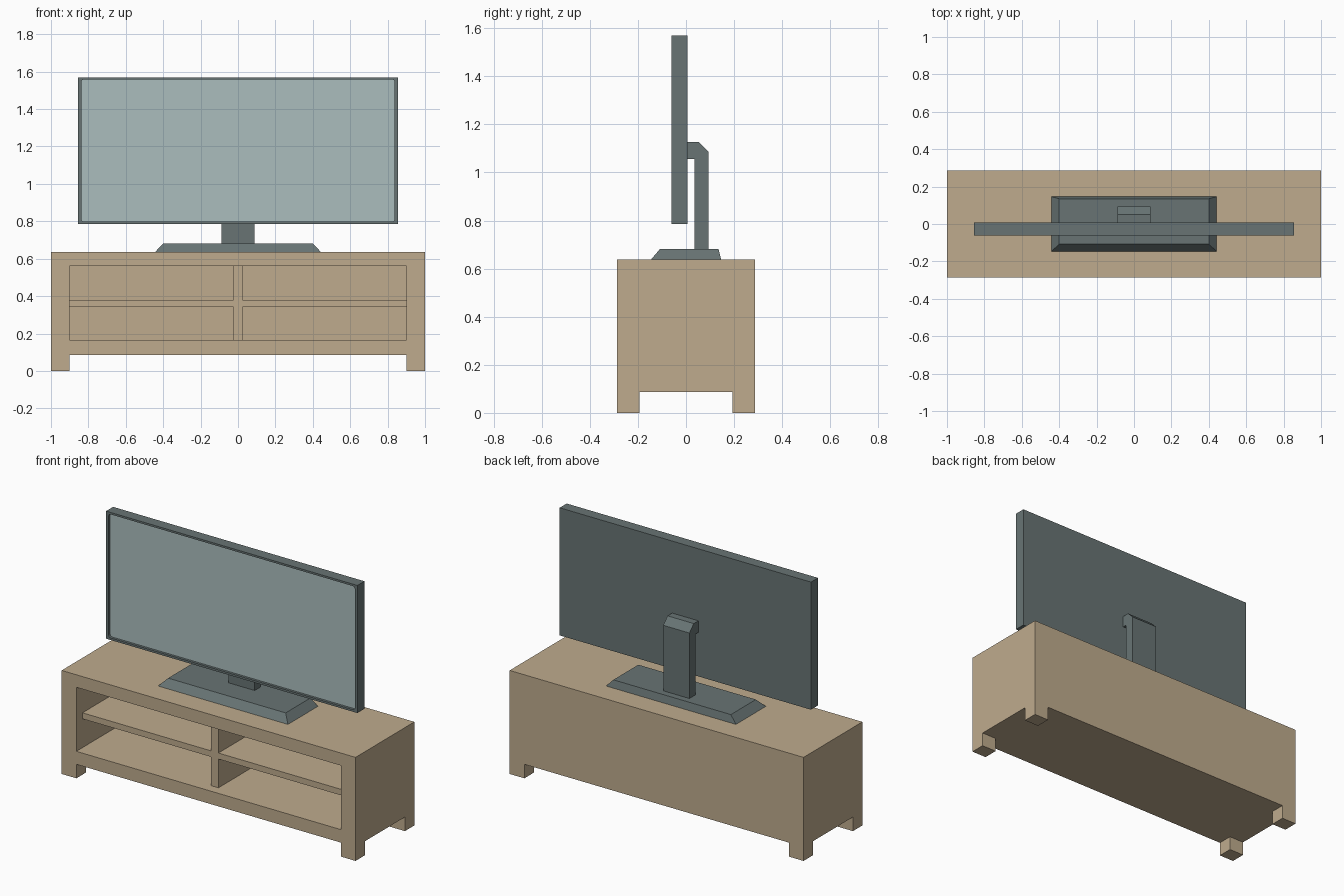
import bpy
import bmesh
from mathutils import Vector

if "Cube" in bpy.data.objects:
    bpy.data.objects.remove(bpy.data.objects["Cube"], do_unlink=True)


def make_material(name, rgb):
    mat = bpy.data.materials.new(name)
    mat.use_nodes = True
    mat.diffuse_color = (*rgb, 1)
    mat.node_tree.nodes["Principled BSDF"].inputs["Base Color"].default_value = (*rgb, 1)
    return mat


WOOD = make_material("light wood", (0.52, 0.41, 0.27))
PLASTIC = make_material("grey plastic", (0.138, 0.175, 0.175))
GLASS = make_material("pale screen", (0.41, 0.515, 0.515))


def finish(name, bm, mat):
    bmesh.ops.recalc_face_normals(bm, faces=bm.faces[:])
    mesh = bpy.data.meshes.new(name)
    bm.to_mesh(mesh)
    bm.free()
    mesh.materials.append(mat)
    obj = bpy.data.objects.new(name, mesh)
    bpy.context.collection.objects.link(obj)
    return obj


def box(name, x, y, z, mat, corner=0):
    """Box from three ranges; corner rounds the edges that run along y."""
    bm = bmesh.new()
    bmesh.ops.create_cube(bm, size=1)
    for v in bm.verts:
        v.co = Vector([r[0] if c < 0 else r[1] for c, r in zip(v.co, (x, y, z))])
    if corner:
        edges = [e for e in bm.edges
                 if abs(e.verts[0].co.y - e.verts[1].co.y) > 1e-5]
        bmesh.ops.bevel(bm, geom=edges, offset=corner, segments=3,
                        profile=0.5, affect='EDGES')
    return finish(name, bm, mat)


def cut(target, cutter):
    cutter.hide_render = True
    mod = target.modifiers.new("cut", 'BOOLEAN')
    mod.operation = 'DIFFERENCE'
    mod.solver = 'EXACT'
    mod.object = cutter
    bpy.context.view_layer.objects.active = target
    bpy.ops.object.modifier_apply(modifier=mod.name)
    bpy.data.objects.remove(cutter, do_unlink=True)


# Cabinet: one block with the leg gaps and the front opening cut out
D = 0.286
cabinet = box("cabinet", (-1, 1), (-D, D), (0, 0.637), WOOD)
cut(cabinet, box("leg_gap_wide", (-0.9, 0.9), (-1, 1), (-1, 0.086), WOOD))
cut(cabinet, box("leg_gap_deep", (-2, 2), (-0.194, 0.194), (-1, 0.086), WOOD))
cut(cabinet, box("opening", (-0.9, 0.9), (-1, 0.25), (0.166, 0.56), WOOD))

# Divider and the two shelf halves, set back from the front
INNER = (-0.226, 0.25)
box("divider", (-0.025, 0.025), INNER, (0.166, 0.56), WOOD)
box("right_shelf", (-0.9, -0.025), INNER, (0.343, 0.38), WOOD)
box("left_shelf", (0.025, 0.9), INNER, (0.343, 0.38), WOOD)

# Television housing with a recessed screen
FRAME_X, FRAME_Z = (-0.855, 0.855), (0.785, 1.57)
SCREEN_X, SCREEN_Z = (-0.838, 0.838), (0.798, 1.558)
housing = box("television_housing", FRAME_X, (-0.061, 0.007), FRAME_Z, PLASTIC)
cut(housing, box("screen_recess", SCREEN_X, (-1, -0.042), SCREEN_Z, PLASTIC, 0.014))
box("screen", SCREEN_X, (-0.046, -0.041), SCREEN_Z, GLASS, 0.014)

# Stand base with sloped sides
bm = bmesh.new()
bmesh.ops.create_cube(bm, size=1)
for v in bm.verts:
    sx = 1 if v.co.x > 0 else -1
    if v.co.z < 0:
        v.co = (sx * 0.442, 0.146 if v.co.y > 0 else -0.146, 0.637)
    else:
        v.co = (sx * 0.4, 0.135 if v.co.y > 0 else -0.108, 0.682)
finish("stand_base", bm, PLASTIC)

# Stand arm: side profile pushed across its width
profile = [(0.035, 0.682), (0.094, 0.682), (0.094, 1.085), (0.052, 1.127),
           (0.007, 1.127), (0.007, 1.056), (0.035, 1.056)]
bm = bmesh.new()
face = bm.faces.new([bm.verts.new((-0.089, y, z)) for y, z in profile])
pushed = bmesh.ops.extrude_face_region(bm, geom=[face])["geom"]
bmesh.ops.translate(bm, vec=(0.178, 0, 0),
                    verts=[g for g in pushed if isinstance(g, bmesh.types.BMVert)])
finish("stand_arm", bm, PLASTIC)
